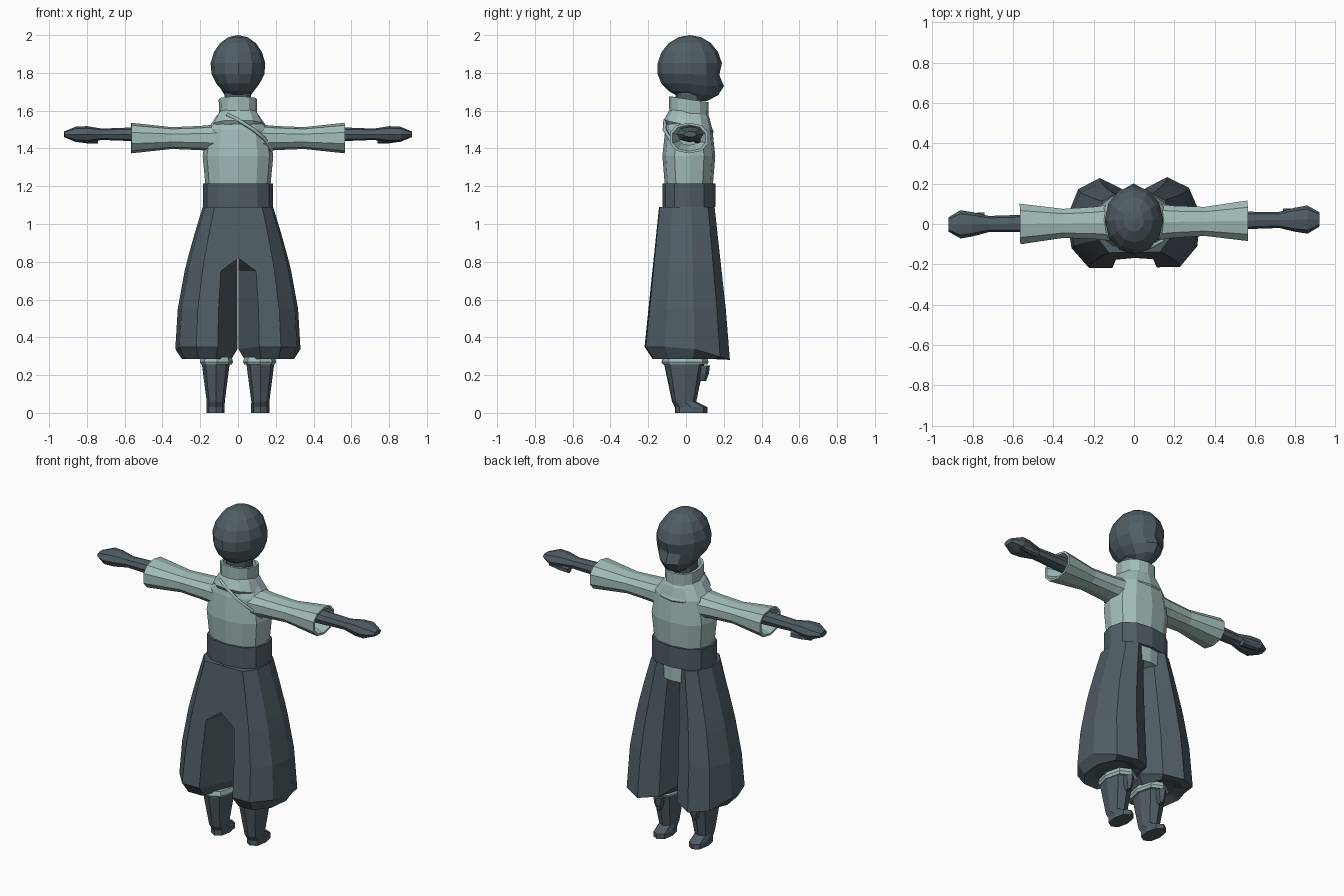
import bpy, bmesh, math

cube = bpy.data.objects.get("Cube")
if cube:
    bpy.data.objects.remove(cube, do_unlink=True)


def material(name, *rgb):
    m = bpy.data.materials.new(name)
    m.use_nodes = True
    m.diffuse_color = (*rgb, 1)
    m.node_tree.nodes["Principled BSDF"].inputs["Base Color"].default_value = (*rgb, 1)
    return m


DARK = material("dark slate", 0.08, 0.11, 0.13)
PALE = material("pale teal", 0.36, 0.51, 0.49)


def add_object(name, data, mat):
    """Link a part with its colour; the whole figure is turned very slightly."""
    data.materials.append(mat)
    obj = bpy.data.objects.new(name, data)
    obj.rotation_euler.z = math.radians(0.8)
    bpy.context.collection.objects.link(obj)


def add_mesh(name, bm, mat):
    bmesh.ops.recalc_face_normals(bm, faces=bm.faces)
    mesh = bpy.data.meshes.new(name)
    bm.to_mesh(mesh)
    bm.free()
    add_object(name, mesh, mat)


def loft(name, rings, mat, side=1):
    """Skin a list of point rings and cap both ends; side=-1 mirrors in x."""
    bm = bmesh.new()
    loops = [[bm.verts.new((x * side, y, z)) for x, y, z in ring] for ring in rings]
    for lower, upper in zip(loops, loops[1:]):
        for i in range(len(lower)):
            bm.faces.new((lower[i - 1], lower[i], upper[i], upper[i - 1]))
    bm.faces.new(loops[0])
    bm.faces.new(loops[-1])
    add_mesh(name, bm, mat)


def boxy_circle(sides):
    """Unit circle, slightly squared, with its first point on the second axis."""
    for i in range(sides):
        a = math.tau * i / sides
        yield tuple(math.copysign(abs(v) ** 0.85, v) for v in (math.sin(a), math.cos(a)))


def level(z, width, depth, mid=0.015, slope=0, sides=12, x=0):
    """Upright ring around the body; slope raises its front."""
    return [(x + width * c, mid + depth * s, z + slope * s) for c, s in boxy_circle(sides)]


def limb(x, depth, height, y, z, sides=8):
    """Ring around an outstretched arm."""
    return [(x, y + depth * c, z + height * s) for c, s in boxy_circle(sides)]


# Head: a sphere with narrowed jaw, lifted nape, hollow eyes and a nose
head = bmesh.new()
bmesh.ops.create_uvsphere(head, u_segments=12, v_segments=9, radius=1)
for v in head.verts:
    x, y, z = v.co
    low = max(0, -z)
    reach, lift = y, z
    if y > 0.01:
        reach = y * (1 + 0.6 * low ** 2)
        if y > 0.8 and 0 < low < 0.3:
            reach -= 0.1
        if abs(x) < 0.01 and 0.4 < low < 0.6:
            reach += 0.05
    elif low:
        lift = z * 0.85
    v.co = (0.147 * x * (1 - 0.2 * low), 0.02 + 0.173 * reach, 1.82 + 0.18 * lift)
add_mesh("head", head, DARK)
loft("neck", [level(z, 0.07, 0.07) for z in (1.58, 1.72)], DARK)

# Tunic body, draped cowl and standing collar with a rolled rim
loft("tunic", [level(*r) for r in (
    (1.18, 0.17, 0.125), (1.36, 0.187, 0.14), (1.5, 0.165, 0.125),
    (1.56, 0.12, 0.11), (1.6, 0.09, 0.09))], PALE)
loft("cowl", [level(z, w, w - 0.01, slope=-0.03) for z, w in (
    (1.5, 0.13), (1.52, 0.142), (1.57, 0.115), (1.6, 0.09))], PALE)
loft("collar", [level(z, w, w + 0.003, slope=-0.015) for z, w in (
    (1.56, 0.1), (1.66, 0.102), (1.66, 0.087), (1.62, 0.08))], PALE)

# Diagonal fold of the wrap across the back
curve = bpy.data.curves.new("wrap_fold", "CURVE")
curve.dimensions = "3D"
curve.bevel_depth = 0.01
curve.bevel_resolution = 0
spline = curve.splines.new("POLY")
fold = ((-0.06, -0.09, 1.58), (0, -0.11, 1.55), (0.08, -0.115, 1.5),
        (0.14, -0.085, 1.45), (0.18, -0.03, 1.39))
spline.points.add(len(fold) - 1)
for point, place in zip(spline.points, fold):
    point.co = (*place, 1)
add_object("wrap_fold", curve, PALE)

# Sash and the pale layer showing below it
loft("sash", [level(z, 0.185, 0.14) for z in (1.09, 1.215)], DARK)
loft("underlayer", [level(z, 0.177, 0.13, mid=0.01) for z in (1, 1.1)], PALE)


def trouser_ring(z):
    """Leg section that swells from waist to hem and parts behind below the seat."""
    drop = (1.09 - z) / 0.74
    radius = 0.094 + 0.073 * math.sin(drop * math.pi / 2)
    depth = 0.15 + 0.08 * drop
    ring = []
    for degrees in range(-110, 180, 40):
        a = math.radians(degrees)
        ring.append([radius * (1 + math.cos(a)), depth * math.sin(a), z])
    if z > 0.8:
        ring[0][0] = 0
    return ring


def tuck(ring, scale, z):
    return [(0.16 + (x - 0.16) * scale, y * scale, z) for x, y, _ in ring]


trousers = [trouser_ring(z) for z in (1.09, 0.95, 0.82, 0.75, 0.55, 0.35)]
hem = trousers[-1]
for corner in hem:
    corner[2] -= 0.3 * max(0, corner[1])
trousers += [tuck(hem, 0.8, 0.285), tuck(hem, 0.5, 0.31)]

for side, tag in ((1, "left"), (-1, "right")):
    loft(tag + "_trouser_leg", trousers, DARK, side)

    # Flared sleeve with a hollow cuff
    loft(tag + "_sleeve", [limb(x, r, r * 0.77, 0.008, 1.455, sides=10) for x, r in (
        (0.06, 0.1), (0.2, 0.083), (0.35, 0.075),
        (0.565, 0.105), (0.565, 0.09), (0.48, 0.05))], PALE, side)

    # Forearm running into a mitten hand, with a thumb below
    loft(tag + "_forearm_and_hand", [limb(x, d, h, 0.01, 1.475) for x, d, h in (
        (0.46, 0.045, 0.04), (0.72, 0.04, 0.03), (0.8, 0.06, 0.043),
        (0.86, 0.07, 0.04), (0.92, 0.035, 0.015))], DARK, side)
    loft(tag + "_thumb", [limb(x, r, r, 0.05, 1.445, sides=6) for x, r in (
        (0.74, 0.02), (0.8, 0.018), (0.87, 0.008))], DARK, side)

    # Boot: foot rings, then a shaft that widens upward
    foot = [level(z, 0.048, 0.085, mid=0.028, sides=8, x=0.118) for z in (0, 0.03)]
    shaft = [level(z, 0.04 + 0.13 * z, 0.05 + 0.21 * z, mid=-0.01, sides=8, x=0.118)
             for z in (0.06, 0.1, 0.26)]
    loft(tag + "_boot", foot + shaft, DARK, side)
    loft(tag + "_boot_cuff", [level(z, w, w + 0.035, mid=-0.005, sides=8, x=0.114)
         for z, w in ((0.255, 0.08), (0.27, 0.088), (0.295, 0.08))], PALE, side)
    loft(tag + "_shin_flap", [level(z, w, w + 0.01, mid=0.085, sides=6, x=0.118)
         for z, w in ((0.17, 0.01), (0.21, 0.025), (0.25, 0.03))], DARK, side)
